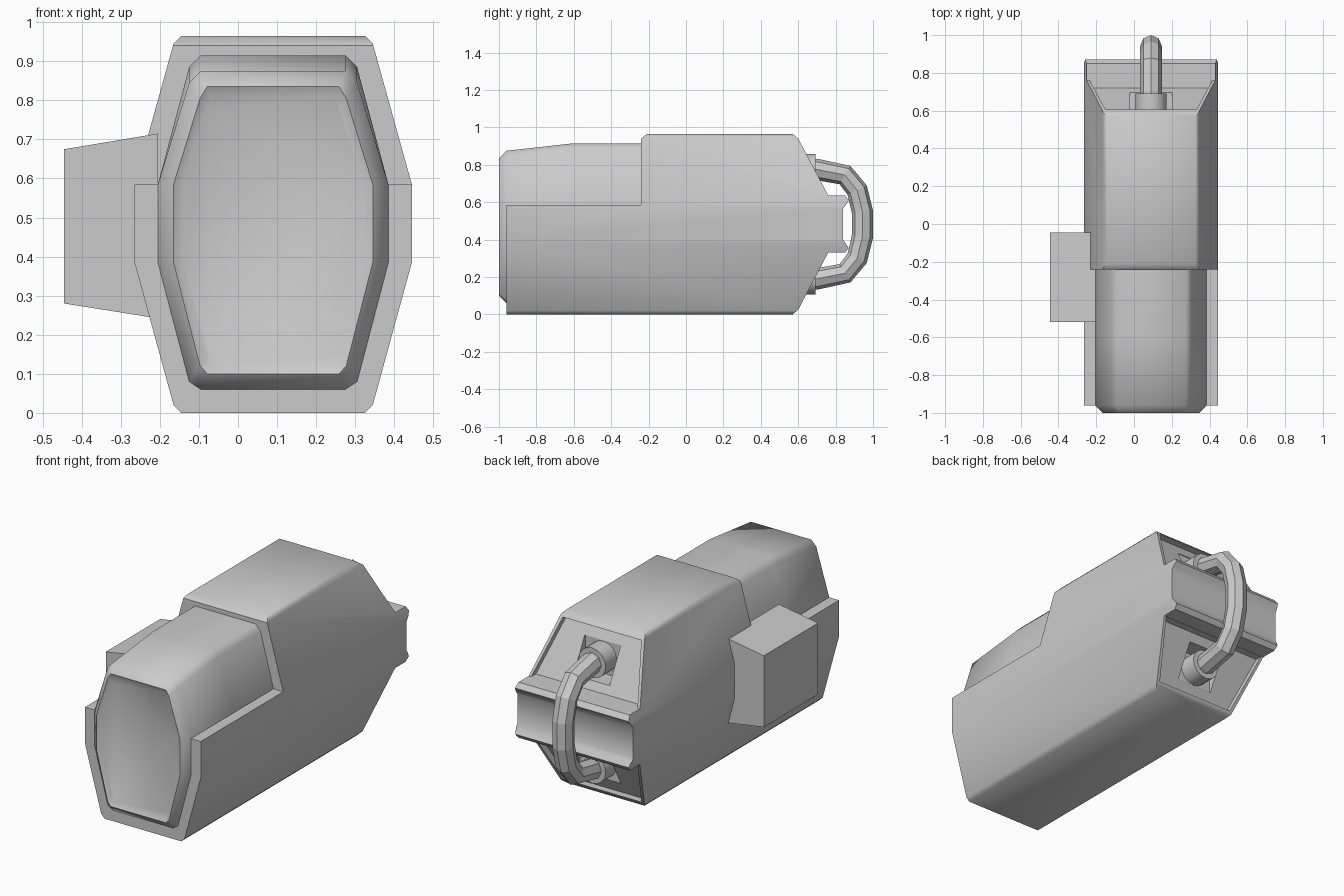
import bpy, bmesh, math
from mathutils import Matrix

if "Cube" in bpy.data.objects:
    bpy.data.objects.remove(bpy.data.objects["Cube"])

CX, CZ = 0.09, 0.4825   # centre line of the housing


def loft(name, rings):
    """Join closed rings of equal length and cap both ends."""
    bm = bmesh.new()
    vs = [[bm.verts.new(p) for p in r] for r in rings]
    n = len(rings[0])
    for a, b in zip(vs, vs[1:]):
        for i in range(n):
            j = (i + 1) % n
            bm.faces.new((a[i], a[j], b[j], b[i]))
    bm.faces.new(vs[0])
    bm.faces.new(vs[-1])
    bmesh.ops.recalc_face_normals(bm, faces=bm.faces)
    me = bpy.data.meshes.new(name)
    bm.to_mesh(me)
    bm.free()
    ob = bpy.data.objects.new(name, me)
    bpy.context.collection.objects.link(ob)
    return ob


def activate(ob):
    bpy.ops.object.select_all(action='DESELECT')
    ob.select_set(True)
    bpy.context.view_layer.objects.active = ob


def boolean(ob, cutter, op):
    m = ob.modifiers.new("bool", 'BOOLEAN')
    m.object, m.operation, m.solver = cutter, op, 'EXACT'
    activate(ob)
    bpy.ops.object.modifier_apply(modifier=m.name)
    bpy.data.objects.remove(cutter)


def smooth(ob, deg=50):
    activate(ob)
    bpy.ops.object.shade_smooth_by_angle(angle=math.radians(deg))


def mirror_x(half):
    """Half outline (dx, z) from bottom to top -> closed outline."""
    return [(CX + x, z) for x, z in half] + [(CX - x, z) for x, z in reversed(half)]


# Outer shell: front outline intersected with side outline
front = mirror_x([(.235, 0), (.255, .02), (.355, .385), (.355, .585), (.255, .945), (.235, .965)])
shell = loft("outer_shell", [[(x, y, z) for x, z in front] for y in (-1.2, 1.2)])
side = [(-.96, -.05), (.51, -.05), (.60, .025), (.76, .33), (.85, .33), (.87, .355), (.84, .40),
        (.84, .565), (.87, .61), (.85, .637), (.76, .637), (.60, .94), (.51, 1.015),
        (-.15, 1.015), (-.24, .94), (-.24, .585), (-.96, .585)]
boolean(shell, loft("side_cutter", [[(x, y, z) for y, z in side] for x in (-.6, .7)]), 'INTERSECT')

# Recessed rear plates and anchor pockets, above and below the rear bar
for s in (1, -1):
    def rear(z, off):
        return .76 - (z - .637) * .16 / .303 + off
    quad = [(-.325, .637), (.325, .637), (.24, .93), (-.24, .93)]
    cut = loft("plate_cutter", [[(CX + x, rear(z, o), CZ + s * (z - CZ)) for x, z in quad]
                                for o in (-.04, .2)])
    boolean(shell, cut, 'DIFFERENCE')
    box = [(-.11, .68), (.11, .68), (.11, .865), (-.11, .865)]
    cut = loft("pocket_cutter", [[(CX + x, y, CZ + s * (z - CZ)) for x, z in box]
                                 for y in (.595, .9)])
    boolean(shell, cut, 'DIFFERENCE')
smooth(shell)


# Inner body with tapered top, chamfered nose and recessed front panel
def section(y, top, d):
    half = [(.185 - .4 * d, .06 + d), (.215 - .7 * d, .08 + d), (.295 - d, .385),
            (.295 - d, .585), (.215 - .7 * d, top - .03 - d), (.185 - .4 * d, top - d)]
    return [(x, y, z) for x, z in mirror_x(half)]


body = loft("inner_body", [section(-.985, .875, .065), section(-1, .875, .04),
                           section(-.96, .875, 0), section(-.6, .915, 0), section(-.1, .915, 0)])
smooth(body)

# Side box, tapering outwards
loft("side_box", [[(x, y, z) for y, z in ((-.52, lo), (-.045, lo), (-.045, hi), (-.52, hi))]
                  for x, lo, hi in ((-.445, .28, .675), (-.205, .242, .715))])

# Rear carrying handle: octagonal tube
half_path = [(.61, .775), (.70, .775), (.85, .745), (.915, .665), (.943, .55)]
path = half_path + [(y, 2 * CZ - z) for y, z in reversed(half_path)]
cu = bpy.data.curves.new("rear_handle", 'CURVE')
cu.dimensions = '3D'
cu.bevel_depth, cu.bevel_resolution, cu.use_fill_caps = .057, 2, True
sp = cu.splines.new('POLY')
sp.points.add(len(path) - 1)
for p, (y, z) in zip(sp.points, path):
    p.co = (CX, y, z, 1)
sp.use_smooth = False
handle = bpy.data.objects.new("rear_handle", cu)
bpy.context.collection.objects.link(handle)
activate(handle)
bpy.ops.object.convert(target='MESH')

# Handle sockets
for name, z in (("upper_socket", .775), ("lower_socket", 2 * CZ - .775)):
    bpy.ops.mesh.primitive_cylinder_add(vertices=16, radius=.083, depth=.11,
                                        location=(CX, .637, z), rotation=(math.pi / 2, 0, 0))
    bpy.context.object.name = name
    smooth(bpy.context.object, 40)
